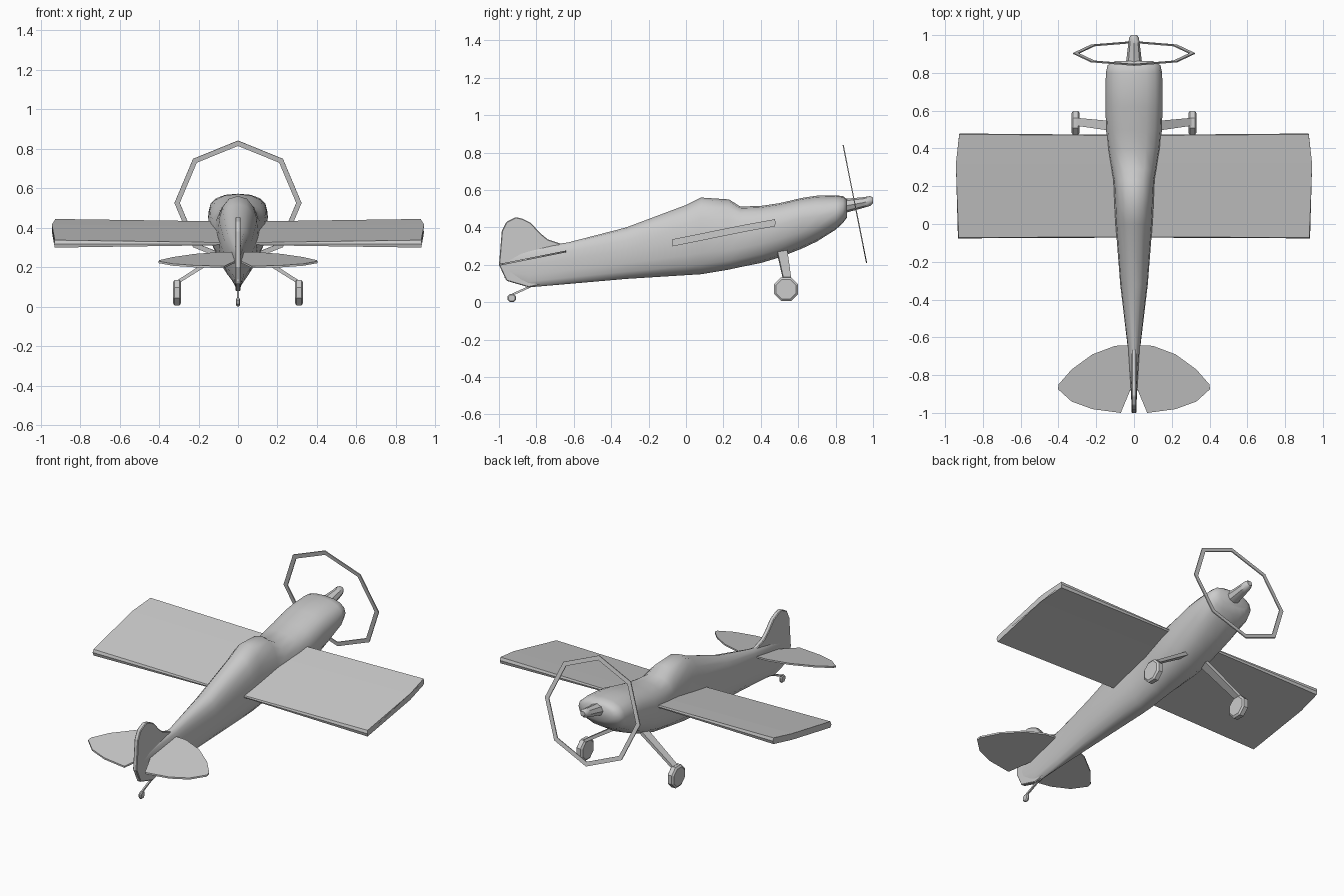
import bpy, bmesh
from math import cos, sin, pi, radians, copysign
from mathutils import Vector

if "Cube" in bpy.data.objects:
    bpy.data.objects.remove(bpy.data.objects["Cube"])


def build(name, verts, faces, smooth=None, bevel=0):
    bm = bmesh.new()
    vs = [bm.verts.new(v) for v in verts]
    for f in faces:
        bm.faces.new([vs[i] for i in f])
    bmesh.ops.recalc_face_normals(bm, faces=bm.faces)
    me = bpy.data.meshes.new(name)
    bm.to_mesh(me)
    bm.free()
    ob = bpy.data.objects.new(name, me)
    bpy.context.collection.objects.link(ob)
    if bevel:
        m = ob.modifiers.new("bevel", 'BEVEL')
        m.width, m.segments, m.limit_method = bevel, 1, 'ANGLE'
    if smooth:
        bpy.ops.object.select_all(action='DESELECT')
        ob.select_set(True)
        bpy.context.view_layer.objects.active = ob
        bpy.ops.object.shade_smooth_by_angle(angle=radians(smooth))
    return ob


def skin(name, rings, smooth=None, bevel=0):
    """Join equal-length closed rings and cap both ends."""
    n = len(rings[0])
    verts = [v for r in rings for v in r]
    faces = [(k*n + i, k*n + (i+1) % n, (k+1)*n + (i+1) % n, (k+1)*n + i)
             for k in range(len(rings)-1) for i in range(n)]
    faces += [tuple(range(n)), tuple(range((len(rings)-1)*n, len(rings)*n))]
    return build(name, verts, faces, smooth, bevel)


def oval(y, w, top, bot, mid=0.5, p=1.0, n=16):
    zm = bot + (top - bot)*mid
    out = []
    for i in range(n):
        c, s = cos(2*pi*i/n), sin(2*pi*i/n)
        h = top - zm if s > 0 else zm - bot
        out.append((w*copysign(abs(c)**p, c), y, zm + h*copysign(abs(s)**p, s)))
    return out


# fuselage: y, half width, top, bottom, height of widest point
stations = [(-.97, .012, .26, .13, .5), (-.84, .02, .29, .08, .55), (-.63, .036, .32, .098, .6),
            (-.32, .073, .40, .125, .55), (0, .098, .52, .145, .5), (.08, .102, .56, .15, .5),
            (.23, .11, .55, .175, .5), (.29, .122, .512, .188, .55), (.40, .14, .515, .21, .6),
            (.50, .148, .53, .24, .6), (.62, .151, .558, .287, .6), (.70, .151, .57, .325, .55),
            (.80, .149, .572, .388, .5), (.84, .14, .567, .425, .5), (.862, .10, .55, .455, .5)]
skin("fuselage", [oval(y, w, t, b, m, .85) for y, w, t, b, m in stations], 50)

# nose spinner
skin("spinner", [oval(*s, n=8) for s in ((.84, .044, .552, .475), (.95, .031, .562, .505),
                                         (.985, .026, .568, .515), (1.0, .016, .56, .53))], 40)

# propeller sweep ring: flat tilted octagon band
centre = Vector((0, .903, .525))
up = Vector((0, -.195, .981))
side = Vector((1, 0, 0))
fwd = Vector((0, .981, .195))
verts = [centre + (side*sin(i*pi/4) + up*cos(i*pi/4))*r + fwd*d
         for i in range(8) for r, d in ((.322, .003), (.322, -.003), (.295, -.003), (.295, .003))]
faces = [(i*4 + j, i*4 + (j+1) % 4, (i+1) % 8*4 + (j+1) % 4, (i+1) % 8*4 + j)
         for i in range(8) for j in range(4)]
build("propeller_ring", verts, faces)

# fin and rudder
fin = [(-1, .20), (-.985, .38), (-.96, .43), (-.91, .455), (-.875, .447), (-.83, .425), (-.78, .37),
       (-.74, .337), (-.66, .31), (-.66, .12), (-.84, .08), (-.96, .115)]
skin("tail_fin", [[(x, y, z) for y, z in fin] for x in (-.013, .013)], bevel=.004)

stabiliser = [(0, -.64), (.10, -.645), (.22, -.69), (.33, -.77), (.40, -.85), (.402, -.875),
              (.33, -.94), (.22, -.98), (.07, -1), (.02, -.88), (0, -.86)]
tyre = [pi/8 + i*pi/4 for i in range(8)]

for s, tag in ((1, "right"), (-1, "left")):
    # wing: x, leading y, trailing y, thickness; thickens toward the tip
    rings = []
    for x, lead, trail, h in ((.03, .468, -.068, .006), (.925, .475, -.072, .019)):
        rings.append([(s*x, lead, .425 + h), (s*x, .32, .397 + h), (s*x, trail, .318 + h),
                      (s*x, trail - .004, .318), (s*x, trail, .318 - h), (s*x, .32, .397 - h),
                      (s*x, lead, .425 - h), (s*x, lead + .004, .425)])
    # bulge the tip outward mid chord
    tip = rings[1]
    for i, x in ((1, .943), (5, .943), (2, .928), (3, .932), (4, .928)):
        tip[i] = (s*x, tip[i][1], tip[i][2])
    skin(tag + "_wing", rings)

    # horizontal tail
    skin(tag + "_stabiliser", [[(s*x, y, .2 + .2*(y + 1) + d) for x, y in stabiliser]
                               for d in (-.005, .005)])

    # landing gear strut
    skin(tag + "_gear_strut", [[(s*x, y0, z), (s*x, y1, z), (s*x, y1, z + h), (s*x, y0, z + h)]
                               for x, y0, y1, z, h in ((.06, .485, .54, .268, .025),
                                                       (.305, .52, .562, .115, .02))])
    # main wheel
    skin(tag + "_wheel", [[(s*x, .535 + r*cos(a), .07 + r*sin(a)) for a in tyre]
                          for x, r in ((.288, .057), (.296, .069), (.322, .069), (.33, .057))])

# tail wheel and its leg
skin("tail_wheel", [[(x, -.932 + r*cos(a), .023 + r*sin(a)) for a in tyre]
                    for x, r in ((-.009, .018), (-.004, .024), (.004, .024), (.009, .018))])
skin("tail_wheel_leg", [[(x, y, z + d) for x, d in ((-.005, -.006), (.005, -.006), (.005, .006), (-.005, .006))]
                        for y, z in ((-.935, .038), (-.82, .09))])
